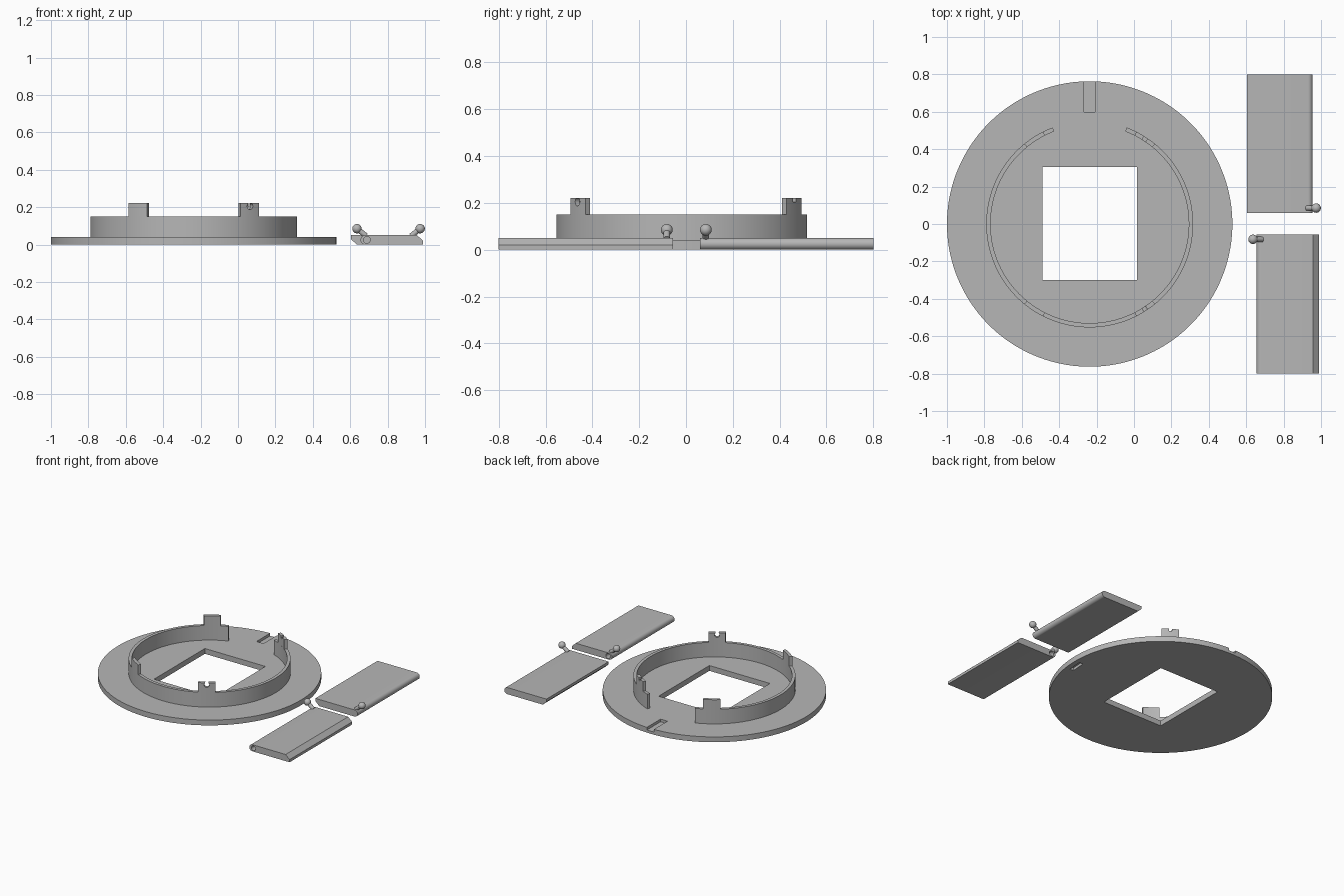
import bpy, bmesh
from math import pi, cos, sin, radians
from mathutils import Vector, Matrix

cube = bpy.data.objects.get("Cube")
if cube:
    bpy.data.objects.remove(cube, do_unlink=True)

GREY = (0.47, 0.47, 0.47, 1)
mat = bpy.data.materials.new("plain grey")
mat.use_nodes = True
mat.diffuse_color = GREY
mat.node_tree.nodes["Principled BSDF"].inputs["Base Color"].default_value = GREY

CX = -0.237            # centre of the round base
BASE_R, BASE_H = 0.763, 0.04
RING_IN, RING_OUT = 0.53, 0.553
WALL_TOP, TAB_TOP = 0.15, 0.222


def make(name, bm):
    bmesh.ops.recalc_face_normals(bm, faces=bm.faces)
    me = bpy.data.meshes.new(name)
    bm.to_mesh(me)
    bm.free()
    me.materials.append(mat)
    ob = bpy.data.objects.new(name, me)
    bpy.context.collection.objects.link(ob)
    return ob


def prism(name, points, offset):
    """Extrude a closed outline of 3D points along offset."""
    bm = bmesh.new()
    face = bm.faces.new([bm.verts.new(p) for p in points])
    out = bmesh.ops.extrude_face_region(bm, geom=[face])
    verts = [g for g in out["geom"] if isinstance(g, bmesh.types.BMVert)]
    bmesh.ops.translate(bm, verts=verts, vec=offset)
    return make(name, bm)


def box(name, size, matrix):
    bm = bmesh.new()
    bmesh.ops.create_cube(bm, size=1)
    bmesh.ops.scale(bm, vec=size, verts=bm.verts)
    bm.transform(matrix)
    return make(name, bm)


def rod(name, a, b, r, sides=32):
    a, b = Vector(a), Vector(b)
    bm = bmesh.new()
    bmesh.ops.create_cone(bm, cap_ends=True, segments=sides, radius1=r, radius2=r, depth=(b - a).length)
    turn = (b - a).to_track_quat("Z", "Y").to_matrix().to_4x4()
    bm.transform(Matrix.Translation((a + b) / 2) @ turn)
    return make(name, bm)


def arc(name, start, end, z0, z1, steps):
    angles = [radians(start + (end - start) * i / steps) for i in range(steps + 1)]
    pts = [(CX + RING_OUT * cos(a), RING_OUT * sin(a), z0) for a in angles]
    pts += [(CX + RING_IN * cos(a), RING_IN * sin(a), z0) for a in reversed(angles)]
    return prism(name, pts, (0, 0, z1 - z0))


def activate(ob):
    bpy.ops.object.select_all(action="DESELECT")
    ob.select_set(True)
    bpy.context.view_layer.objects.active = ob


def cut(ob, *cutters):
    activate(ob)
    for c in cutters:
        mod = ob.modifiers.new("cut", "BOOLEAN")
        mod.operation, mod.solver, mod.object = "DIFFERENCE", "EXACT", c
        bpy.ops.object.modifier_apply(modifier=mod.name)
        bpy.data.objects.remove(c, do_unlink=True)


def smooth(ob):
    activate(ob)
    bpy.ops.object.shade_smooth_by_angle(angle=radians(30))


def at_angle(deg, radius, z):
    return Matrix.Translation((CX, 0, 0)) @ Matrix.Rotation(radians(deg), 4, "Z") @ Matrix.Translation((radius, 0, z))


# Round base with square window, rear groove and blind pockets underneath
base = rod("base_plate", (CX, 0, 0), (CX, 0, BASE_H), BASE_R, 160)
cut(base,
    box("window_cutter", (0.505, 0.605, 0.2), Matrix.Translation((CX, 0.002, 0))),
    box("groove_cutter", (0.058, 0.3, 0.04), Matrix.Translation((CX, 0.75, 0.04))),
    rod("groove_end_cutter", (CX, 0.6, 0.02), (CX, 0.6, 0.06), 0.029))
for deg in (-4, 176, 258):
    cut(base, box("pocket_cutter", (0.03, 0.11, 0.04), at_angle(deg, 0.71, 0)))
smooth(base)

# Open ring wall, with a gap at the back
smooth(arc("ring_wall", 111, 429, BASE_H - 0.005, WALL_TOP, 140))

# Four notched tabs on the wall
for i, deg in enumerate((57, 123, 237, 303)):
    tab = arc(f"notched_tab_{i + 1}", deg - 6.2, deg + 6.2, WALL_TOP, TAB_TOP, 8)
    z = 0.205
    inner, outer = (at_angle(deg, r, z).translation for r in (0.48, 0.6))
    cut(tab, rod("notch_cutter", inner, outer, 0.018),
        box("slit_cutter", (0.12, 0.022, 0.06), at_angle(deg, 0.54, z + 0.03)))
    smooth(tab)

# Two hinged flaps: rounded hinge edge, bevelled free edge, ball arm
FLAP_H = 0.05
R = FLAP_H / 2


def flap(name, hinge_x, direction, free_edge, y0, y1, ball_y):
    def px(d):
        return hinge_x + direction * d
    turns = [pi / 2 + pi * i / 16 for i in range(17)]
    outline = [(R + R * cos(t), R + R * sin(t)) for t in turns] + free_edge
    body = prism(name, [(px(d), y0, z) for d, z in outline], (0, y1 - y0, 0))
    cut(body, rod("bore_cutter", (px(0.034), y0 - 0.1, R), (px(0.034), y1 + 0.1, R), 0.018))
    smooth(body)
    ball = Vector((px(-0.019), ball_y, 0.085))
    smooth(rod(name + "_arm", (px(0.03), ball_y, 0.046), ball, 0.014))
    bm = bmesh.new()
    bmesh.ops.create_uvsphere(bm, u_segments=32, v_segments=16, radius=0.025)
    bm.transform(Matrix.Translation(ball))
    smooth(make(name + "_ball", bm))


flap("front_flap", 0.655, 1, [(0.335, 0), (0.335, 0.02), (0.302, FLAP_H)], -0.80, -0.055, -0.082)
flap("rear_flap", 0.955, -1, [(0.32, 0), (0.352, 0.03), (0.352, FLAP_H)], 0.06, 0.80, 0.085)
